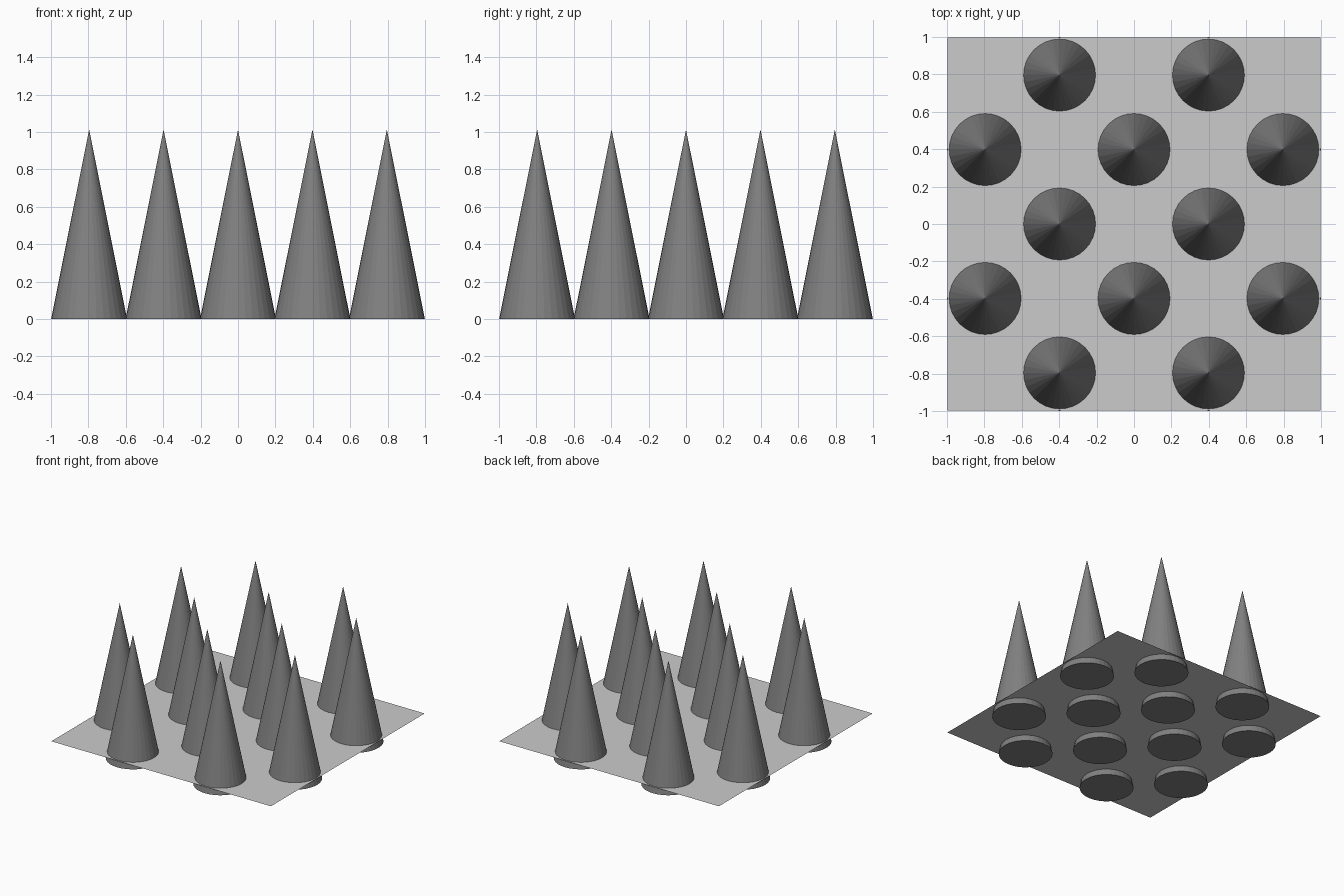
import bpy

if "Cube" in bpy.data.objects:
    bpy.data.objects.remove(bpy.data.objects["Cube"])

PITCH, RADIUS, HEIGHT, PLATE_Z = 0.398, 0.203, 1.013, 0.053

# dark grey for the spikes
dark = bpy.data.materials.new("dark_grey")
dark.diffuse_color = (0.22, 0.22, 0.22, 1)
dark.use_nodes = True
dark.node_tree.nodes["Principled BSDF"].inputs["Base Color"].default_value = dark.diffuse_color

# thin base sheet, pierced by the spikes
bpy.ops.mesh.primitive_plane_add(size=1.996, location=(0, 0, PLATE_Z))
bpy.context.object.name = "base_sheet"


def spike(col, row):
    bpy.ops.mesh.primitive_cone_add(
        vertices=32, radius1=RADIUS, radius2=0, depth=HEIGHT,
        location=(col * PITCH, row * PITCH, HEIGHT / 2))
    obj = bpy.context.object
    obj.name = f"spike_{col + 2}_{row + 2}"
    obj.data.materials.append(dark)


# checkerboard of spikes: rows of two and three alternate
for row in range(-2, 3):
    for col in range(-2, 3):
        if (row + col) % 2:
            spike(col, row)
